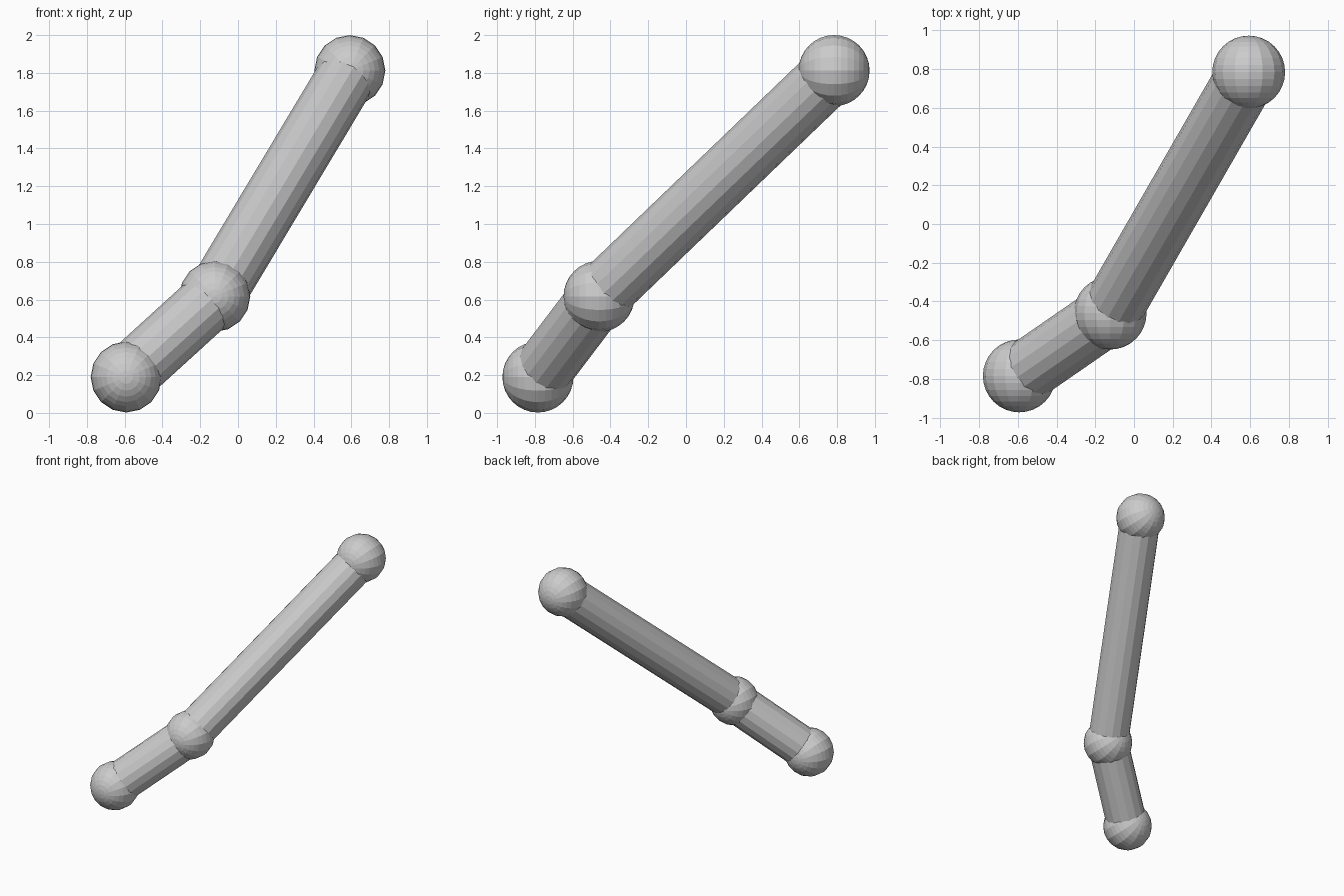
import bpy
from mathutils import Vector
from math import pi

if "Cube" in bpy.data.objects:
    bpy.data.objects.remove(bpy.data.objects["Cube"])

JOINT_R, TUBE_R = 0.188, 0.157
points = {
    "lower": Vector((-0.592, -0.784, 0.19)),
    "middle": Vector((-0.123, -0.46, 0.617)),
    "upper": Vector((0.592, 0.784, 1.812)),
}


# Ball joint with its poles along y
def ball(name, centre):
    bpy.ops.mesh.primitive_uv_sphere_add(segments=16, ring_count=16, radius=JOINT_R,
                                         location=centre, rotation=(pi / 2, 0, 0))
    bpy.context.object.name = name


# Straight tube between two joint centres
def tube(name, a, b):
    d = b - a
    bpy.ops.mesh.primitive_cylinder_add(vertices=16, radius=TUBE_R, depth=d.length,
                                        location=(a + b) / 2)
    ob = bpy.context.object
    ob.name = name
    ob.rotation_euler = d.to_track_quat('Z', 'Y').to_euler()


for key, p in points.items():
    ball(key + "_joint", p)

tube("short_segment", points["lower"], points["middle"])
tube("long_segment", points["middle"], points["upper"])
